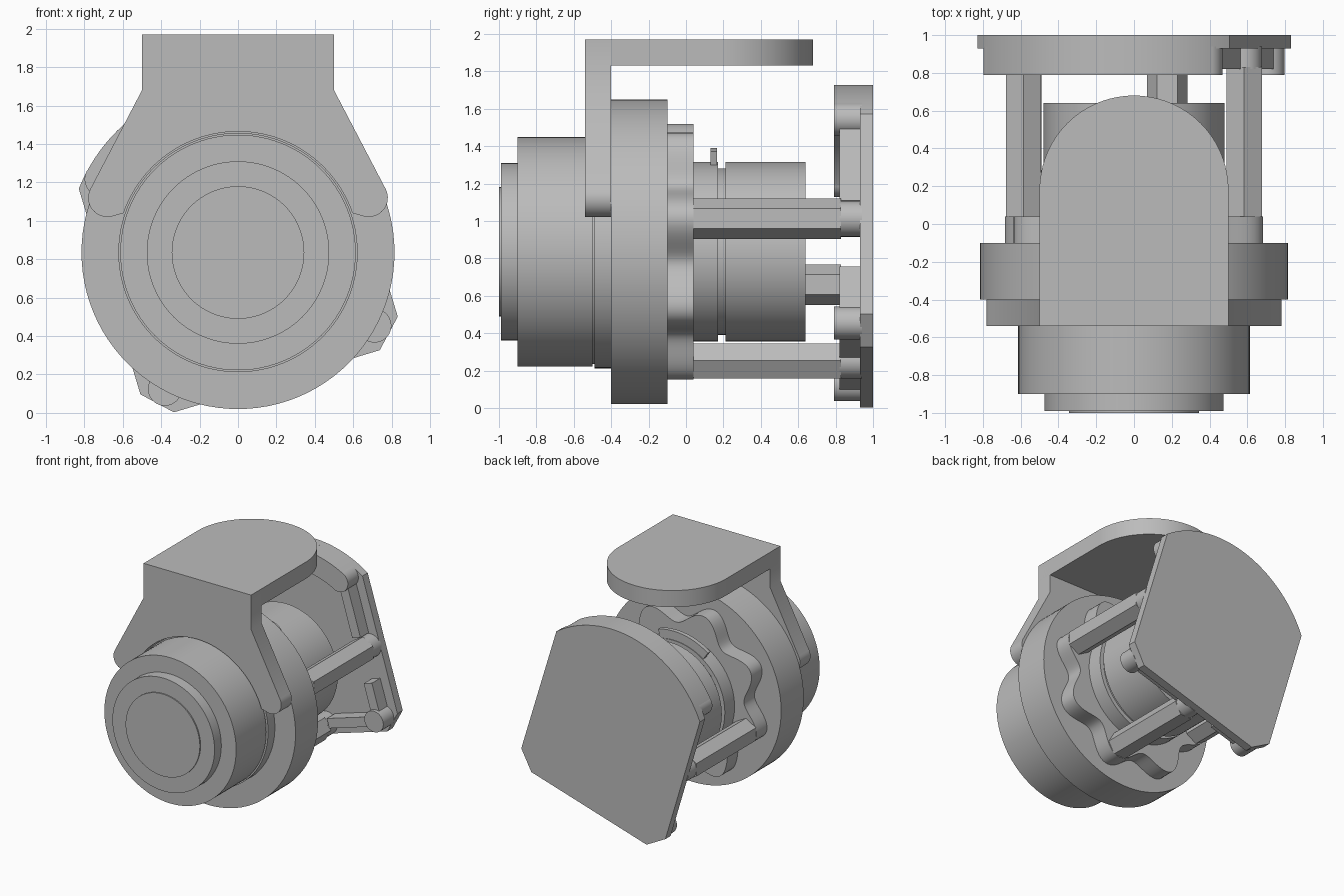
import bpy, bmesh, math

cube = bpy.data.objects.get("Cube")
if cube:
    bpy.data.objects.remove(cube)

grey = bpy.data.materials.new("plain grey")
grey.use_nodes = True
colour = (0.5, 0.5, 0.5, 1)
grey.diffuse_color = colour
grey.node_tree.nodes["Principled BSDF"].inputs["Base Color"].default_value = colour

AXIS_Z = 0.835               # height of the lens axis
TILT = math.radians(16.8)    # roll of the rear plate and standoffs


def arc(r, start, end, n, cx=0, cz=0):
    """Points along an arc, angles in degrees."""
    steps = [math.radians(start + (end - start) * i / n) for i in range(n + 1)]
    return [(cx + r * math.cos(a), cz + r * math.sin(a)) for a in steps]


def finish(name, bm):
    bmesh.ops.recalc_face_normals(bm, faces=bm.faces)
    mesh = bpy.data.meshes.new(name)
    bm.to_mesh(mesh)
    bm.free()
    mesh.materials.append(grey)
    obj = bpy.data.objects.new(name, mesh)
    bpy.context.collection.objects.link(obj)
    bpy.ops.object.select_all(action="DESELECT")
    obj.select_set(True)
    bpy.context.view_layer.objects.active = obj
    bpy.ops.object.shade_smooth_by_angle(angle=math.radians(30))
    return obj


def extrude(name, points, offset):
    """Close a flat 3D outline and extrude it."""
    bm = bmesh.new()
    face = bm.faces.new([bm.verts.new(p) for p in points])
    out = bmesh.ops.extrude_face_region(bm, geom=[face])
    moved = [v for v in out["geom"] if isinstance(v, bmesh.types.BMVert)]
    bmesh.ops.translate(bm, verts=moved, vec=offset)
    return finish(name, bm)


def slab(name, outline, y0, y1, roll=0.0):
    """Extrude an outline, drawn about the lens axis, along y."""
    c, s = math.cos(roll), math.sin(roll)
    pts = [(u * c - v * s, y0, AXIS_Z + u * s + v * c) for u, v in outline]
    return extrude(name, pts, (0, y1 - y0, 0))


def disc(name, r, y0, y1, u=0, v=0, n=96, roll=0.0, turn=0):
    return slab(name, arc(r, turn, turn + 360, n, u, v)[:-1], y0, y1, roll)


# Lens barrel, front to back
for name, r, y0, y1 in (
    ("front_glass", 0.345, -1.0, -0.98),
    ("front_ring", 0.475, -0.99, -0.88),
    ("front_barrel", 0.613, -0.9, -0.5),
    ("barrel_groove", 0.6, -0.52, -0.47),
    ("barrel_collar", 0.623, -0.49, -0.38),
    ("main_flange", 0.815, -0.4, -0.1),
    ("rear_barrel_front", 0.48, 0.0, 0.17),
    ("rear_groove", 0.445, 0.16, 0.22),
    ("rear_barrel_back", 0.48, 0.21, 0.64),
):
    disc(name, r, y0, y1)

# Index tab on the rear barrel
slab("index_tab", arc(0.555, 75, 125, 20) + arc(0.44, 125, 75, 20), 0.13, 0.165)

# Eight-lobed grip ring
wave = []
for i in range(192):
    a = math.tau * i / 192
    r = 0.64 + 0.07 * math.cos(8 * a)
    wave.append((r * math.cos(a), r * math.sin(a)))
slab("lobed_ring", wave, -0.12, 0.04, TILT)

# Rear plate: square with clipped lower corners and an arched top
H, C = 0.70, 0.56
corner = math.degrees(math.atan2(C, H))
plate = [(-H, -C), (-C, -H), (C, -H), (H, -C)]
slab("rear_plate", plate + arc(0.893, corner, 180 - corner, 48), 0.93, 1.0, TILT)
slab("plate_rim", arc(0.893, 45, 135, 48) + arc(0.72, 135, 45, 48), 0.79, 0.94, TILT)

# Corner bosses
for u in (-0.57, 0.57):
    for v in (-0.57, 0.57):
        disc("corner_boss", 0.088, 0.79, 0.94, u, v, 32, TILT)

# Standoffs and the low walls of the three straight sides
for quarter in (0, 2, 3):
    roll = TILT + quarter * math.pi / 2
    disc("standoff", 0.108, 0.04, 0.83, 0.61, 0, 6, roll, turn=14)
    disc("standoff_boss", 0.095, 0.82, 0.94, 0.61, 0, 32, roll)
    for v0, v1 in ((0.1, 0.5), (-0.5, -0.27)):
        slab("side_wall", [(0.54, v0), (0.62, v0), (0.62, v1), (0.54, v1)],
             0.82, 0.94, roll)

# Bracket: upright yoke around the barrel and a round-ended top plate
half = [(0.5, 1.97 - AXIS_Z), (0.5, 1.68 - AXIS_Z)]
half += arc(0.1, 28, -105, 16, 0.68, 1.12 - AXIS_Z)
mirrored = [(-u, v) for u, v in reversed(half)]
slab("bracket_yoke", half + arc(0.63, 19, 161, 48) + mirrored, -0.54, -0.4)
top = [(-0.5, -0.54), (0.5, -0.54)] + arc(0.5, 0, 180, 48, 0, 0.18)
extrude("bracket_top", [(x, y, 1.83) for x, y in top], (0, 0, 0.14))
